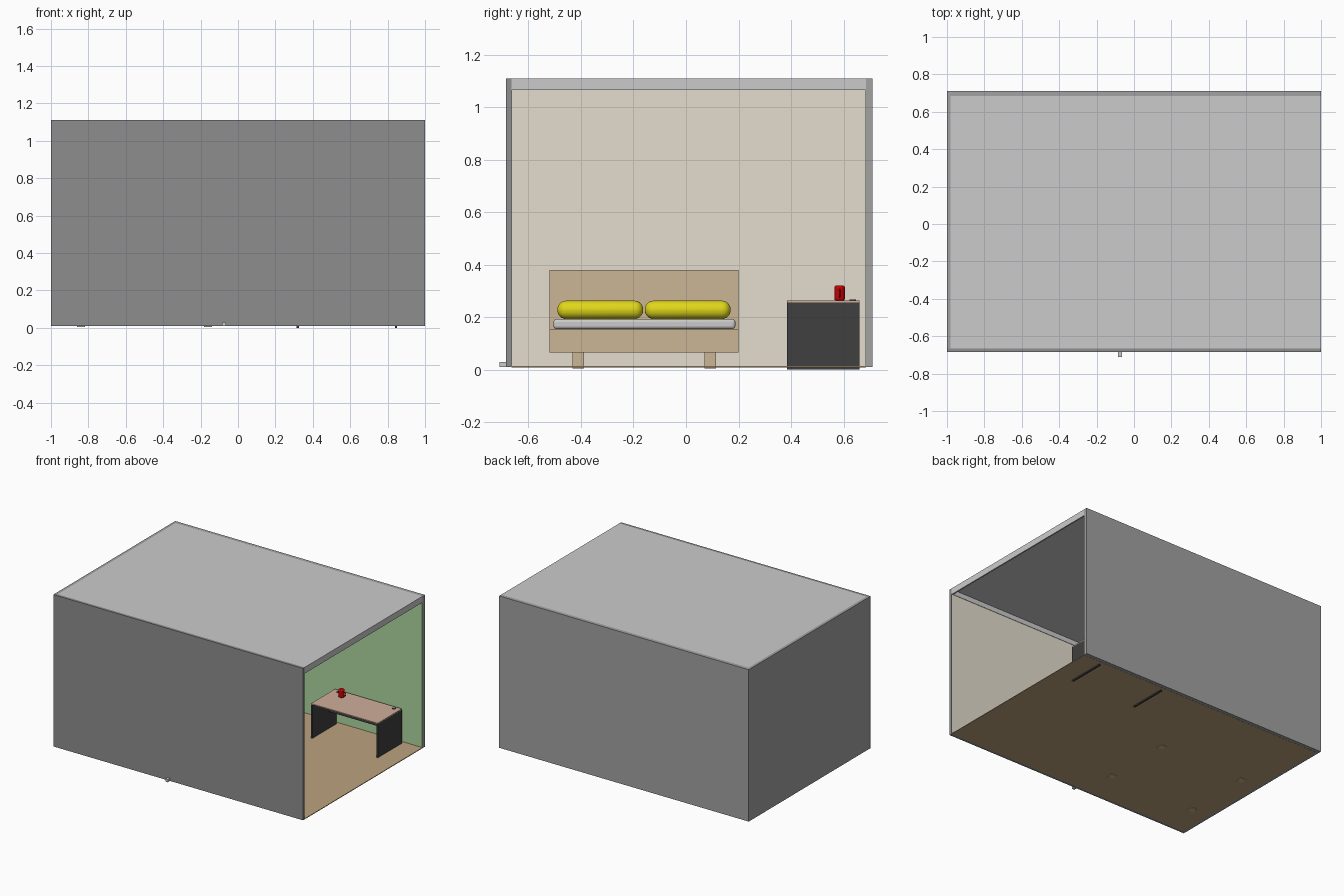
import bpy
from math import pi

if "Cube" in bpy.data.objects:
    bpy.data.objects.remove(bpy.data.objects["Cube"])


def mat(name, r, g, b):
    m = bpy.data.materials.new(name)
    m.diffuse_color = (r, g, b, 1)
    m.use_nodes = True
    m.node_tree.nodes["Principled BSDF"].inputs["Base Color"].default_value = m.diffuse_color
    return m


PLASTER = mat("plaster", 0.36, 0.36, 0.36)
PLASTER_DARK = mat("plaster_dark", 0.27, 0.27, 0.27)
BEIGE = mat("beige_paint", 0.78, 0.72, 0.61)
GREEN = mat("green_paint", 0.42, 0.66, 0.34)
FLOOR = mat("floor_wood", 0.50, 0.36, 0.21)
WOOD = mat("bed_wood", 0.60, 0.47, 0.30)
YELLOW = mat("yellow_fabric", 0.75, 0.68, 0.01)
DESK = mat("desk_wood", 0.62, 0.42, 0.32)
DARK = mat("dark_panel", 0.05, 0.05, 0.05)
RED = mat("red_glaze", 0.60, 0.0, 0.0)


def finish(o, name, material):
    o.name = name
    if material:
        o.data.materials.append(material)
    return o


def box(name, x, y, z, material=None, bevel=0, segments=4):
    """Box from (min, max) ranges, optionally rounded."""
    bpy.ops.mesh.primitive_cube_add(
        size=1, location=[(a + b) / 2 for a, b in (x, y, z)])
    o = finish(bpy.context.object, name, material)
    o.scale = [b - a for a, b in (x, y, z)]
    bpy.ops.object.transform_apply(location=False, rotation=False, scale=True)
    if bevel:
        m = o.modifiers.new("round", 'BEVEL')
        m.width, m.segments = bevel, segments
        bpy.ops.object.shade_smooth_by_angle(angle=pi / 4)
    return o


def cylinder(name, loc, radius, depth, material, bevel=0):
    bpy.ops.mesh.primitive_cylinder_add(vertices=32, radius=radius,
                                        depth=depth, location=loc)
    o = finish(bpy.context.object, name, material)
    if bevel:
        m = o.modifiers.new("round", 'BEVEL')
        m.width, m.segments = bevel, 3
    bpy.ops.object.shade_smooth_by_angle(angle=pi / 5)
    return o


# Room shell, open at the right end
box("front_wall", (-1, 1), (-0.685, -0.665), (0.01, 1.11), PLASTER_DARK)
box("back_wall", (-1, 1), (0.685, 0.71), (0.01, 1.11), PLASTER)
box("left_wall", (-1, -0.98), (-0.665, 0.685), (0.01, 1.11), PLASTER)
box("floor", (-0.98, 1), (-0.665, 0.685), (0.009, 0.014), FLOOR)
box("wall_stub", (-0.085, -0.065), (-0.71, -0.685), (0.01, 0.03))

# Painted inner wall faces
box("front_wall_paint", (-0.98, 0.998), (-0.665, -0.663), (0.014, 1.065), BEIGE)
box("left_wall_paint", (-0.98, -0.978), (-0.663, 0.683), (0.014, 1.065), BEIGE)
box("back_wall_paint", (-0.98, 0.998), (0.683, 0.685), (0.014, 1.065), GREEN)

# Roof plate with a hanging lip around it
box("roof", (-0.98, 1), (-0.665, 0.685), (1.1, 1.11))
for name, x in (("left", (-0.98, -0.97)), ("right", (0.99, 1))):
    box(f"roof_lip_{name}", x, (-0.665, 0.685), (1.065, 1.1))
for name, y in (("front", (-0.665, -0.66)), ("back", (0.68, 0.685))):
    box(f"roof_lip_{name}", (-0.97, 0.99), y, (1.065, 1.1))

# Bed
box("bed_frame", (-0.95, -0.05), (-0.52, 0.2), (0.065, 0.155), WOOD)
box("headboard", (-0.977, -0.95), (-0.52, 0.2), (0.065, 0.38), WOOD)
box("mattress", (-0.945, -0.065), (-0.505, 0.188), (0.155, 0.193), None, 0.012)
for i, x in enumerate((-0.84, -0.16)):
    for j, y in enumerate((-0.41, 0.093)):
        box(f"bed_foot_{i}{j}", (x - 0.022, x + 0.022),
            (y - 0.022, y + 0.022), (0.005, 0.065), WOOD)
for i, y in enumerate((-0.49, -0.157)):
    box(f"pillow_{i}", (-0.93, -0.74), (y, y + 0.327), (0.193, 0.263),
        YELLOW, 0.034, 6)

# Desk
box("desk_top", (0.315, 0.85), (0.385, 0.66), (0.256, 0.264), DESK)
for i, x in enumerate((0.32, 0.845)):
    box(f"desk_side_{i}", (x - 0.006, x + 0.006), (0.385, 0.66),
        (0, 0.256), DARK)
box("desk_modesty_panel", (0.325, 0.84), (0.575, 0.585), (0.135, 0.256), DARK)
for i, x in enumerate((0.36, 0.806)):
    cylinder(f"cable_grommet_{i}", (x, 0.635, 0.265), 0.013, 0.003, DARK)

# Mug on the desk
cylinder("mug", (0.42, 0.585, 0.292), 0.02, 0.056, RED, 0.006)
bpy.ops.mesh.primitive_torus_add(location=(0.44, 0.585, 0.29),
                                 rotation=(pi / 2, 0, 0), major_radius=0.014,
                                 minor_radius=0.003, major_segments=24,
                                 minor_segments=8)
finish(bpy.context.object, "mug_handle", RED)
bpy.ops.object.shade_smooth_by_angle()
